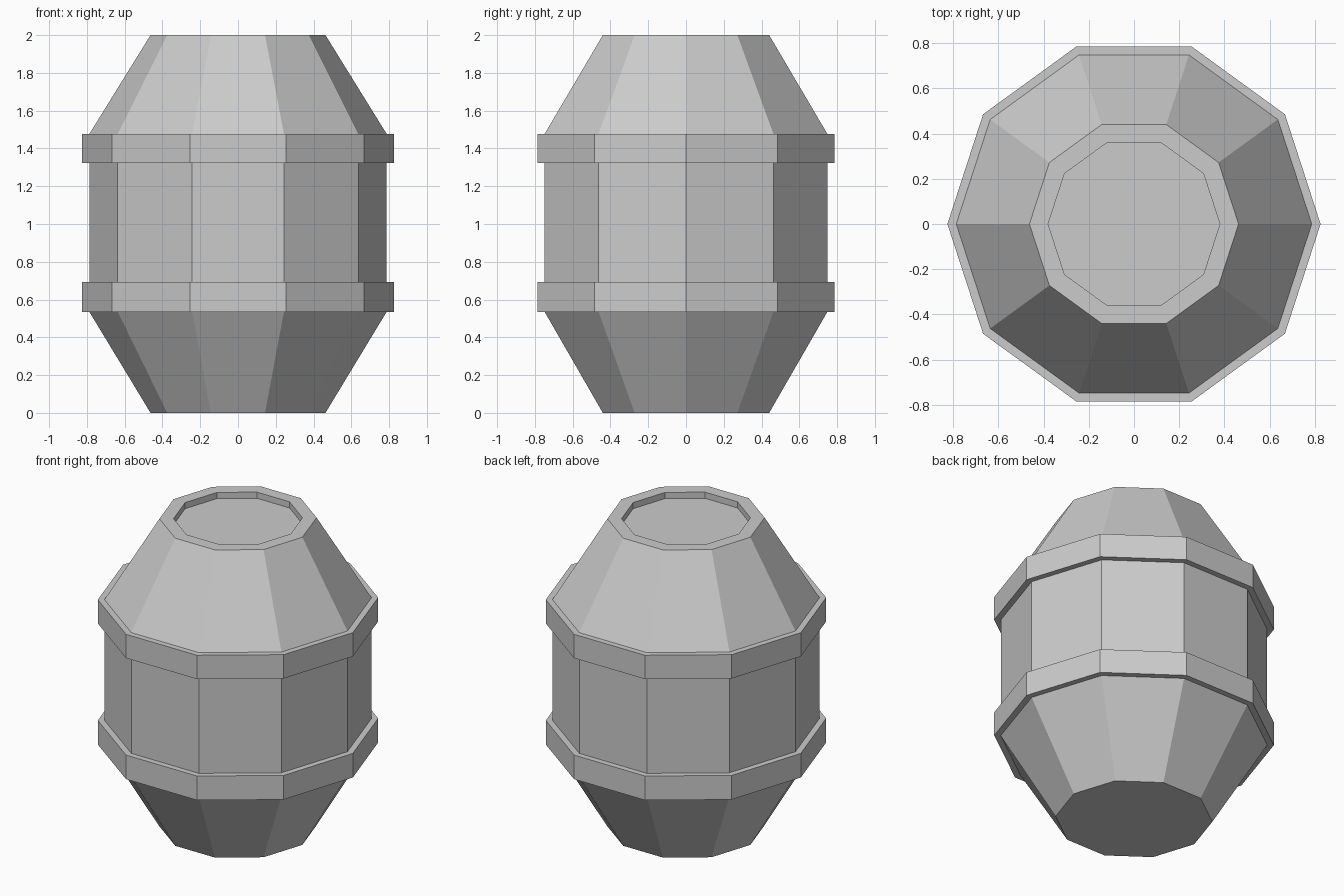
import bpy, bmesh
from math import cos, sin, pi

if "Cube" in bpy.data.objects:
    bpy.data.objects.remove(bpy.data.objects["Cube"])

SIDES = 10


def lathe(name, profile, closed=False):
    """Revolve (radius, z) points into a flat-faced decagonal solid."""
    bm = bmesh.new()
    rings = [[bm.verts.new((r * cos(2 * pi * i / SIDES), r * sin(2 * pi * i / SIDES), z))
              for i in range(SIDES)] for r, z in profile]
    pairs = list(zip(rings, rings[1:]))
    if closed:
        pairs.append((rings[-1], rings[0]))
    else:
        bm.faces.new(rings[0][::-1])
        bm.faces.new(rings[-1])
    for a, b in pairs:
        for i in range(SIDES):
            j = (i + 1) % SIDES
            bm.faces.new((a[i], a[j], b[j], b[i]))
    bmesh.ops.recalc_face_normals(bm, faces=bm.faces)
    mesh = bpy.data.meshes.new(name)
    bm.to_mesh(mesh)
    bm.free()
    obj = bpy.data.objects.new(name, mesh)
    bpy.context.collection.objects.link(obj)
    return obj


# Barrel body: tapered ends, straight middle, shallow recessed lid
lathe("barrel_body", [(0.463, 0), (0.787, 0.535), (0.787, 1.477),
                      (0.463, 2), (0.38, 2), (0.38, 1.96)])

# Two raised hoops, seated into the body
for name, z0, z1 in (("lower_hoop", 0.535, 0.692), ("upper_hoop", 1.322, 1.477)):
    lathe(name, [(0.75, z0), (0.826, z0), (0.826, z1), (0.75, z1)], closed=True)
